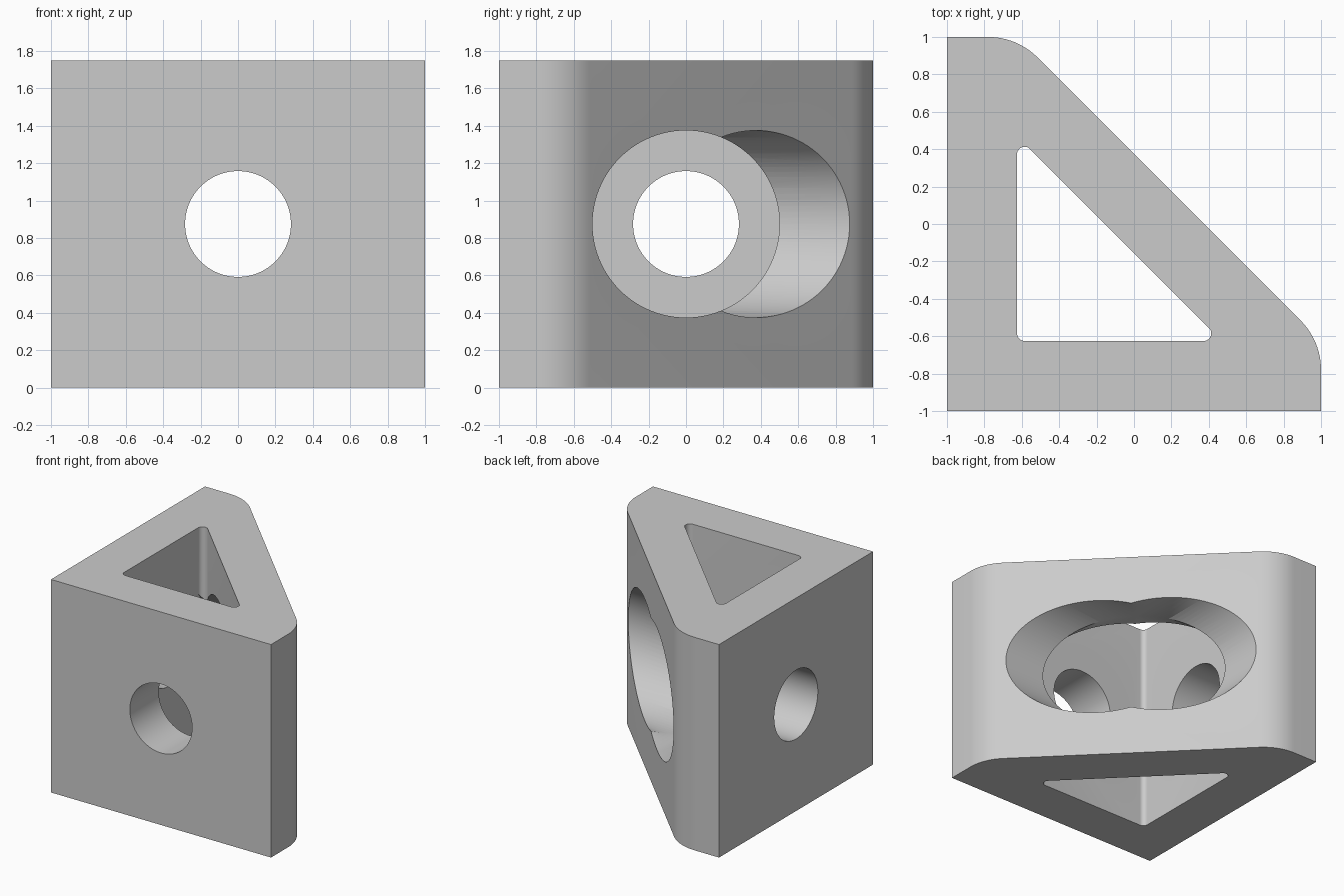
import bpy, bmesh, math
from mathutils import Vector, Matrix

default = bpy.data.objects.get("Cube")
if default:
    bpy.data.objects.remove(default, do_unlink=True)

HEIGHT = 1.75
WALL = 0.375
MID = HEIGHT / 2

grey = bpy.data.materials.new("light grey")
grey.use_nodes = True
colour = (0.6, 0.6, 0.6, 1)
grey.diffuse_color = colour
grey.node_tree.nodes["Principled BSDF"].inputs["Base Color"].default_value = colour


def rounded(corners, steps=12):
    """Outline of a polygon given as (x, y, fillet radius)."""
    pts = []
    for i, (x, y, r) in enumerate(corners):
        p = Vector((x, y))
        if r == 0:
            pts.append(p)
            continue
        a = (Vector(corners[i - 1][:2]) - p).normalized()
        b = (Vector(corners[(i + 1) % len(corners)][:2]) - p).normalized()
        half = a.angle(b) / 2
        centre = p + (a + b).normalized() * r / math.sin(half)
        start = (p + a * r / math.tan(half) - centre).normalized()
        end = (p + b * r / math.tan(half) - centre).normalized()
        for s in range(steps + 1):
            pts.append(centre + start.slerp(end, s / steps).normalized() * r)
    return pts


def make_object(name, bm):
    bmesh.ops.recalc_face_normals(bm, faces=bm.faces)
    mesh = bpy.data.meshes.new(name)
    bm.to_mesh(mesh)
    bm.free()
    mesh.materials.append(grey)
    obj = bpy.data.objects.new(name, mesh)
    bpy.context.collection.objects.link(obj)
    return obj


def prism(name, outline, z0, z1):
    bm = bmesh.new()
    face = bm.faces.new([bm.verts.new((p.x, p.y, z0)) for p in outline])
    top = bmesh.ops.extrude_face_region(bm, geom=[face])
    verts = [v for v in top["geom"] if isinstance(v, bmesh.types.BMVert)]
    bmesh.ops.translate(bm, verts=verts, vec=(0, 0, z1 - z0))
    # The extrusion keeps the first face as the bottom cap
    return make_object(name, bm)


def bore(name, axis, radius, start, end):
    """Cylinder at mid height along the x or y axis."""
    bm = bmesh.new()
    bmesh.ops.create_cone(bm, cap_ends=True, segments=96, radius1=radius,
                          radius2=radius, depth=end - start)
    turn = Matrix.Rotation(math.pi / 2, 4, "Y" if axis == "x" else "X")
    along = (start + end) / 2
    place = (along, 0, MID) if axis == "x" else (0, along, MID)
    bmesh.ops.transform(bm, matrix=Matrix.Translation(place) @ turn, verts=bm.verts)
    return make_object(name, bm)


# Triangular body with clipped, rounded tips
tip = WALL - 1
body = prism("bracket_body", rounded([
    (-1, -1, 0), (1, -1, 0), (1, tip, WALL), (tip, 1, WALL), (-1, 1, 0)]), 0, HEIGHT)

# Triangular pocket through the height
far = WALL * (1 - math.sqrt(2)) - tip
cutters = [prism("pocket_cutter", rounded([
    (tip, tip, 0.04), (far, tip, 0.04), (tip, far, 0.04)]), -0.2, HEIGHT + 0.2)]

# Screw holes through the legs, wide access bores through the sloped wall
for axis in "xy":
    cutters.append(bore("screw_hole_cutter_" + axis, axis, 0.283, -1.2, 0))
    cutters.append(bore("access_bore_cutter_" + axis, axis, 0.5, tip, 1.4))

bpy.context.view_layer.objects.active = body
body.select_set(True)
for cutter in cutters:
    mod = body.modifiers.new(cutter.name, "BOOLEAN")
    mod.operation = "DIFFERENCE"
    mod.solver = "EXACT"
    mod.object = cutter
    bpy.ops.object.modifier_apply(modifier=mod.name)
    bpy.data.objects.remove(cutter, do_unlink=True)

bpy.ops.object.select_all(action="DESELECT")
body.select_set(True)
bpy.ops.object.shade_smooth_by_angle(angle=math.radians(30))
